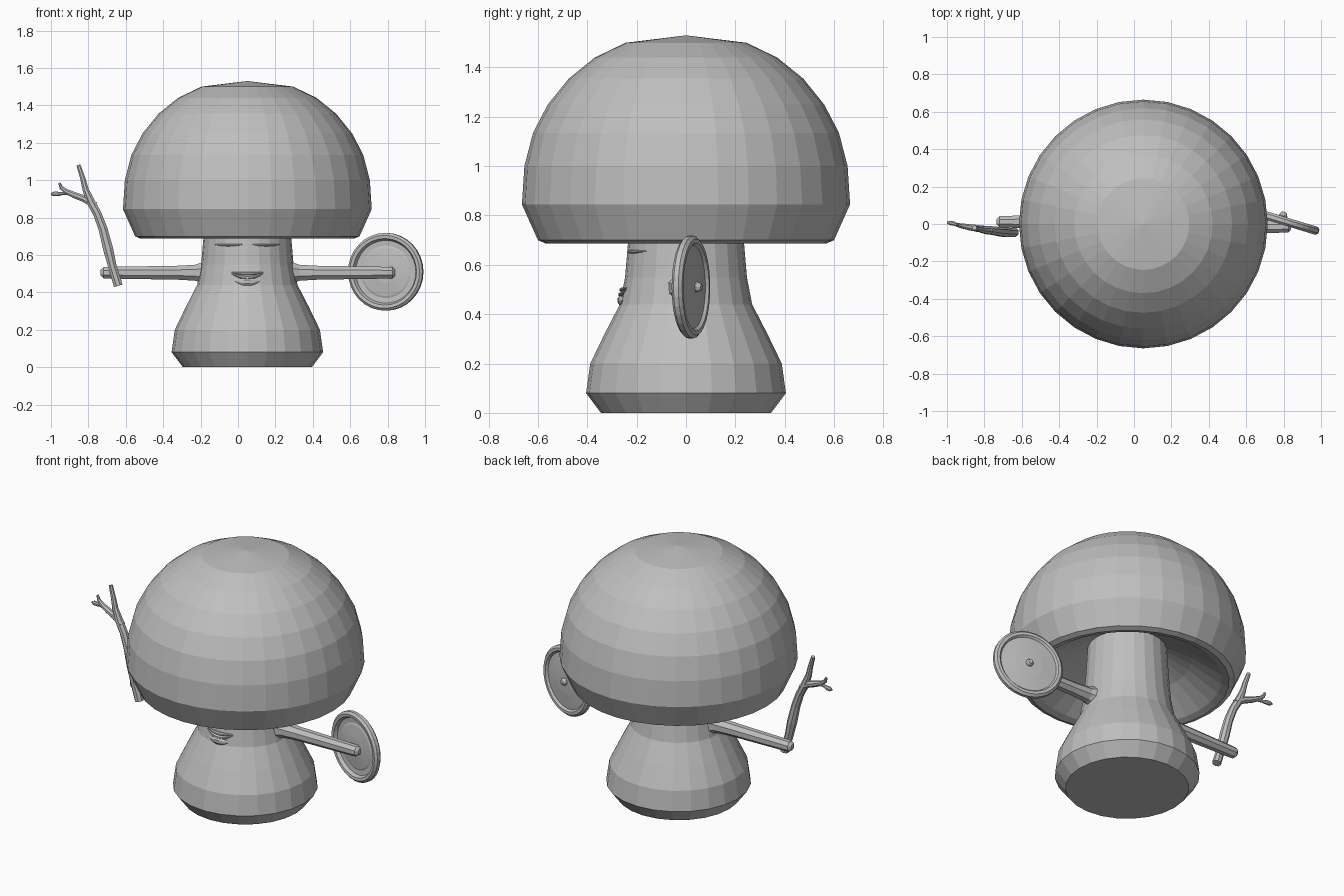
import bpy, bmesh, math
from mathutils import Vector, Matrix

if "Cube" in bpy.data.objects:
    bpy.data.objects.remove(bpy.data.objects["Cube"])

CX = 0.05  # body axis

grey = bpy.data.materials.new("plain grey")
grey.diffuse_color = (0.52, 0.52, 0.52, 1)
grey.use_nodes = True
grey.node_tree.nodes["Principled BSDF"].inputs["Base Color"].default_value = grey.diffuse_color


def finish(name, bm):
    bmesh.ops.remove_doubles(bm, verts=bm.verts, dist=1e-5)
    bmesh.ops.recalc_face_normals(bm, faces=bm.faces)
    me = bpy.data.meshes.new(name)
    bm.to_mesh(me)
    bm.free()
    me.materials.append(grey)
    ob = bpy.data.objects.new(name, me)
    bpy.context.collection.objects.link(ob)
    return ob


def skin(bm, rings):
    n = len(rings[0])
    for a, b in zip(rings, rings[1:]):
        for i in range(n):
            j = (i + 1) % n
            bm.faces.new((a[i], a[j], b[j], b[i]))


def lathe(name, profile, sides, matrix):
    """Spin (radius, height) pairs about z; ends on the axis close it."""
    bm = bmesh.new()
    rings = [[bm.verts.new((r * math.cos(math.tau * i / sides),
                            r * math.sin(math.tau * i / sides), z))
              for i in range(sides)] for r, z in profile]
    skin(bm, rings)
    bmesh.ops.dissolve_degenerate(bm, dist=1e-5, edges=bm.edges)
    bmesh.ops.transform(bm, matrix=matrix, verts=bm.verts)
    return finish(name, bm)


def tube(name, path, sides=8, squash=1.0):
    """Sweep along (x, y, z, radius) points; squash scales depth (y)."""
    bm = bmesh.new()
    pts = [Vector(p[:3]) for p in path]
    rings = []
    for k, p in enumerate(pts):
        t = (pts[min(k + 1, len(pts) - 1)] - pts[max(k - 1, 0)]).normalized()
        u = t.cross(Vector((0, 1, 0))).normalized()
        v = t.cross(u)
        r = path[k][3]
        rings.append([bm.verts.new(p + u * r * math.cos(a) + v * r * squash * math.sin(a))
                      for a in (math.tau * (i + 0.5) / sides for i in range(sides))])
    skin(bm, rings)
    bm.faces.new(rings[0])
    bm.faces.new(rings[-1])
    return finish(name, bm)


axis = Matrix.Translation((CX, 0, 0))

# Mushroom cap with hollow underside
lathe("cap", [(0, 1.53), (0.245, 1.5), (0.37, 1.44), (0.475, 1.355), (0.56, 1.25),
              (0.62, 1.135), (0.655, 1.0), (0.665, 0.845), (0.60, 0.70), (0.57, 0.687),
              (0.53, 0.70), (0.36, 0.82), (0.2, 0.9), (0, 0.92)], 32, axis)

# Stem body
lathe("stem", [(0, 0), (0.345, 0), (0.405, 0.08), (0.388, 0.2), (0.33, 0.32), (0.268, 0.44),
               (0.247, 0.55), (0.235, 0.69), (0.22, 0.93), (0, 0.93)], 24, axis)

# Arms, flared at the stem and pointed at the hand
for side, reach, ya in ((-1, 0.785, 0.012), (1, 0.79, -0.015)):
    steps = [(0.15, 0.08), (0.24, 0.06), (0.28, 0.046), (0.38, 0.04),
             (reach - 0.04, 0.034), (reach - 0.015, 0.032), (reach, 0.016)]
    tube("left_arm" if side < 0 else "right_arm",
         [(CX + side * d, ya, 0.505, r) for d, r in steps])

# Round shield, turned a little outward
shield = (Matrix.Translation((0.79, 0.02, 0.51)) @ Matrix.Rotation(math.radians(-17), 4, 'Z')
          @ Matrix.Rotation(math.radians(-90), 4, 'X'))
lathe("shield", [(0, -0.012), (0.06, -0.01), (0.13, -0.002), (0.14, 0.002), (0.168, 0.0),
                 (0.178, -0.02), (0.195, -0.022), (0.208, -0.01), (0.208, 0.01),
                 (0.195, 0.022), (0.178, 0.022), (0.168, 0.01), (0.08, 0.02), (0, 0.024)],
      32, shield)
lathe("shield_boss", [(0, 0.01), (0.022, 0.01), (0.022, 0.03), (0.013, 0.045), (0, 0.047)],
      10, shield)

# Forked stick held in the left hand
tube("stick", [(-0.640, -0.045, 0.435, 0.026), (-0.672, -0.045, 0.54, 0.025),
               (-0.694, -0.042, 0.63, 0.029), (-0.722, -0.04, 0.74, 0.026),
               (-0.752, -0.036, 0.82, 0.024), (-0.785, -0.032, 0.88, 0.024),
               (-0.815, -0.03, 0.95, 0.018), (-0.83, -0.026, 1.01, 0.015),
               (-0.853, -0.02, 1.08, 0.012)])
tube("stick_branch", [(-0.765, -0.034, 0.865, 0.02), (-0.82, -0.026, 0.90, 0.02),
                      (-0.875, -0.018, 0.92, 0.018), (-0.92, -0.01, 0.94, 0.014),
                      (-0.945, -0.005, 0.96, 0.011), (-0.955, -0.002, 0.985, 0.007)])
tube("stick_twig", [(-0.89, -0.015, 0.93, 0.012), (-0.94, -0.005, 0.928, 0.009),
                    (-0.965, 0.003, 0.926, 0.013), (-0.985, 0.006, 0.926, 0.013),
                    (-1.0, 0.008, 0.926, 0.005)])


# Face: bars that follow the curve of the stem
def face_bar(name, x0, width, z, sag, thick, surface, squash=1.0, n=8):
    path = []
    for i in range(n + 1):
        s = 2 * i / n - 1
        x = x0 + s * width / 2
        path.append((CX + x, -math.sqrt(surface ** 2 - x * x),
                     z - sag * (1 - s * s), thick * (1.05 - s * s * 0.9)))
    tube(name, path, 8, squash)


for name, x in (("left_eye", -0.1), ("right_eye", 0.1)):
    face_bar(name, x, 0.15, 0.656, 0.003, 0.007, 0.237)
face_bar("upper_lip", 0, 0.17, 0.507, 0.008, 0.010, 0.256, 1.3)
face_bar("lower_lip", 0, 0.17, 0.502, 0.022, 0.012, 0.258, 1.3)
face_bar("chin", 0, 0.13, 0.462, 0.006, 0.022, 0.262, 0.7)
